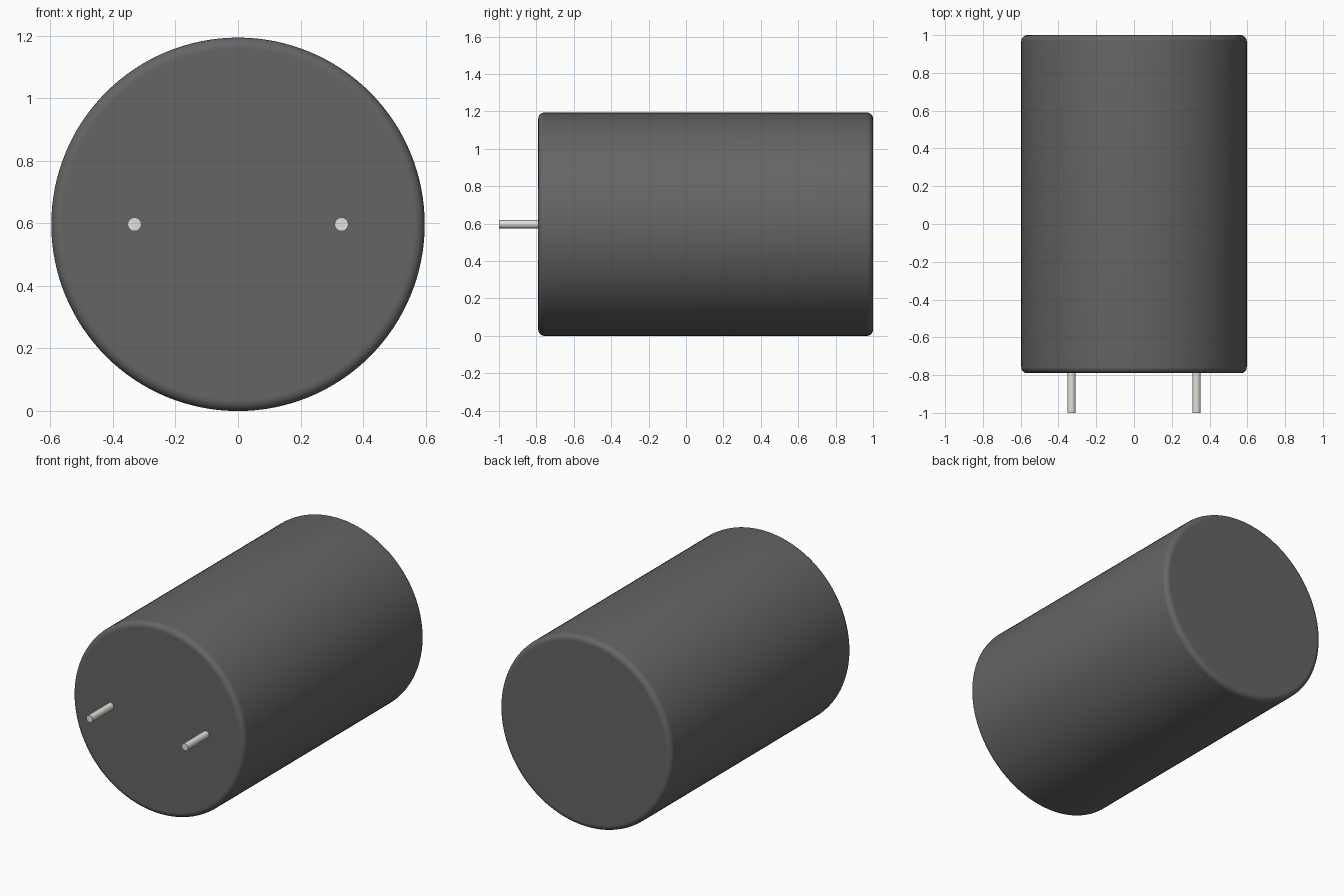
import bpy, bmesh
from math import radians
from mathutils import Matrix

if "Cube" in bpy.data.objects:
    bpy.data.objects.remove(bpy.data.objects["Cube"])

R = 0.597          # can radius, also the axis height
Y_FRONT, Y_BACK = -0.79, 1.0


def material(name, rgb):
    m = bpy.data.materials.new(name)
    m.diffuse_color = (*rgb, 1)
    m.use_nodes = True
    m.node_tree.nodes["Principled BSDF"].inputs["Base Color"].default_value = m.diffuse_color
    return m


def rod(name, radius, y0, y1, x, sides, mat, fillet=0.0):
    """Cylinder lying along y, with optionally rounded rims."""
    bm = bmesh.new()
    bmesh.ops.create_cone(bm, cap_ends=True, segments=sides,
                          radius1=radius, radius2=radius, depth=y1 - y0)
    if fillet:
        rims = [e for e in bm.edges if any(len(f.verts) > 4 for f in e.link_faces)]
        bmesh.ops.bevel(bm, geom=rims, offset=fillet, offset_type='OFFSET',
                        segments=8, profile=0.5, affect='EDGES')
    for f in bm.faces:
        f.smooth = len(f.verts) <= 4   # flat end discs, smooth sides
    bm.transform(Matrix.Translation((x, (y0 + y1) / 2, R)) @ Matrix.Rotation(radians(90), 4, 'X'))
    mesh = bpy.data.meshes.new(name)
    bm.to_mesh(mesh)
    bm.free()
    mesh.materials.append(mat)
    ob = bpy.data.objects.new(name, mesh)
    bpy.context.collection.objects.link(ob)
    return ob


dark = material("dark_casing", (0.13, 0.13, 0.13))
metal = material("tinned_metal", (0.75, 0.75, 0.70))

# Capacitor can with rounded rims
rod("can_body", R, Y_FRONT, Y_BACK, 0, 128, dark, fillet=0.033)

# Two wire leads out of the front face
for side, label in ((-1, "left"), (1, "right")):
    rod(f"{label}_lead", 0.022, -1.0, Y_FRONT + 0.01, side * 0.331, 32, metal)
